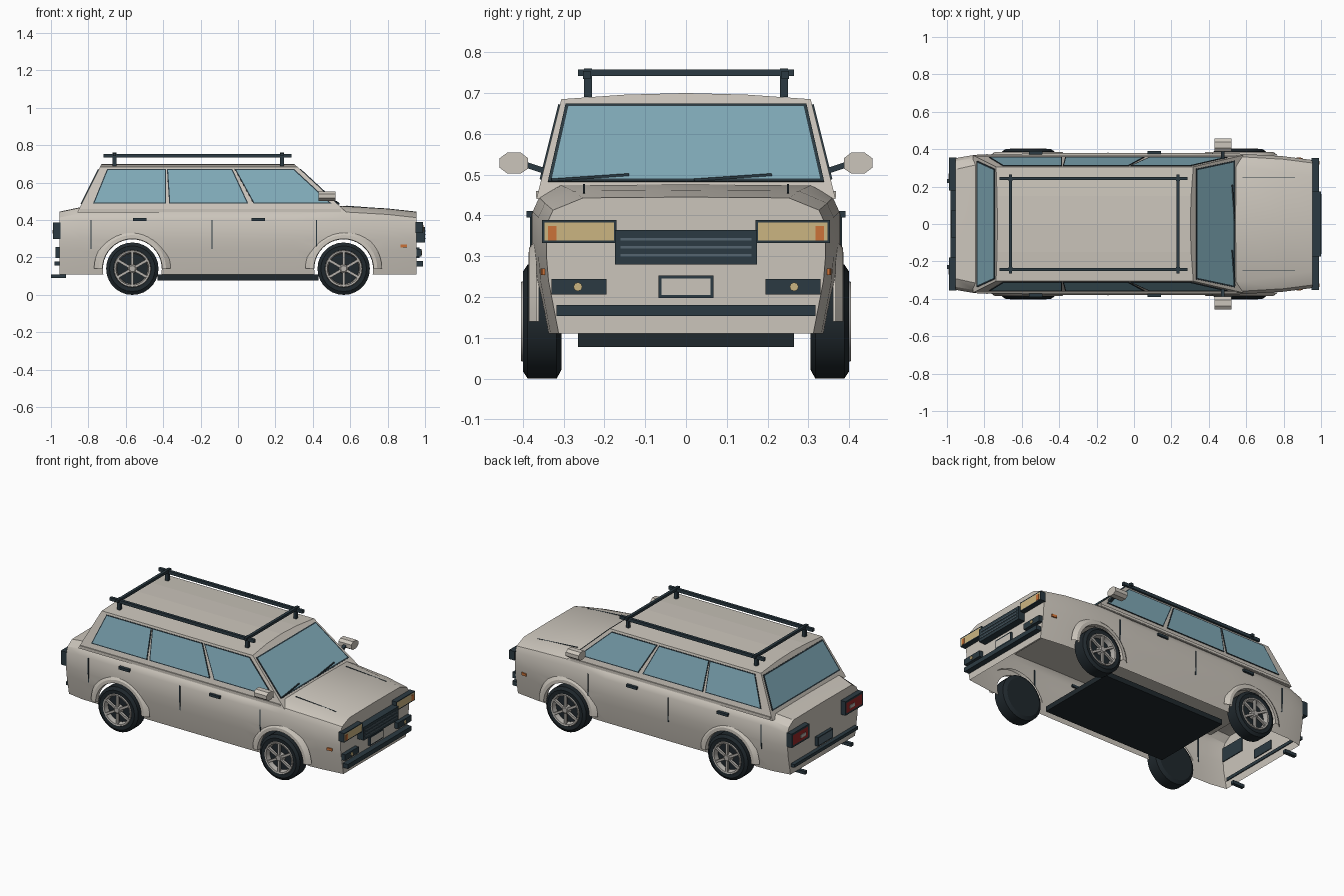
import bpy, bmesh
from math import sin, cos, pi
from mathutils import Vector

old = bpy.data.objects.get("Cube")
if old:
    bpy.data.objects.remove(old, do_unlink=True)


def material(name, r, g, b):
    m = bpy.data.materials.new(name)
    m.use_nodes = True
    m.diffuse_color = (r, g, b, 1)
    m.node_tree.nodes["Principled BSDF"].inputs["Base Color"].default_value = (r, g, b, 1)
    return m


PAINT = material("warm_grey_paint", .60, .56, .50)
GLASS = material("blue_glass", .22, .41, .49)
TRIM = material("dark_trim", .024, .042, .054)
RUBBER = material("tyre_rubber", .014, .021, .026)
METAL = material("wheel_metal", .46, .44, .41)
CREAM = material("cream_lamp", .60, .46, .22)
ORANGE = material("orange_lamp", .60, .17, .04)
RED = material("red_lamp", .30, .02, .02)
SLAT = material("grille_slat", .09, .13, .16)


def finish(name, bm, mats, smooth=False):
    bmesh.ops.remove_doubles(bm, verts=bm.verts, dist=1e-5)
    bmesh.ops.recalc_face_normals(bm, faces=bm.faces)
    mesh = bpy.data.meshes.new(name)
    bm.to_mesh(mesh)
    bm.free()
    ob = bpy.data.objects.new(name, mesh)
    bpy.context.collection.objects.link(ob)
    for m in mats:
        mesh.materials.append(m)
    if smooth:
        soften(ob)
    return ob


def soften(ob):
    bpy.ops.object.select_all(action='DESELECT')
    ob.select_set(True)
    bpy.context.view_layer.objects.active = ob
    bpy.ops.object.shade_smooth_by_angle(angle=.5)


def loft(rings):
    """Solid skin through closed rings of equal length."""
    bm = bmesh.new()
    vs = [[bm.verts.new(p) for p in r] for r in rings]
    n = len(vs[0])
    for a, b in zip(vs, vs[1:]):
        for i in range(n):
            j = (i + 1) % n
            bm.faces.new((a[i], a[j], b[j], b[i]))
    bm.faces.new(vs[0])
    bm.faces.new(vs[-1])
    return bm


def beam(name, a, b, w, h, mat):
    """Square bar from a to b."""
    a, b = Vector(a), Vector(b)
    d = b - a
    q = d.to_track_quat('X', 'Z')
    bm = bmesh.new()
    bmesh.ops.create_cube(bm, size=1)
    for v in bm.verts:
        v.co = (a + b) / 2 + q @ Vector((v.co.x * d.length, v.co.y * w, v.co.z * h))
    return finish(name, bm, [mat])


def panel(name, pts, out, depth, frame, inner=None, border=.008):
    """Raised plate with an inset coloured middle."""
    bm = bmesh.new()
    f = bm.faces.new([bm.verts.new(p) for p in pts])
    f.normal_update()
    if f.normal.dot(Vector(out)) < 0:
        f.normal_flip()
    n = f.normal.copy()
    top = bmesh.ops.extrude_face_region(bm, geom=[f])["geom"]
    bmesh.ops.translate(bm, vec=n * depth, verts=[g for g in top if isinstance(g, bmesh.types.BMVert)])
    cap = [g for g in top if isinstance(g, bmesh.types.BMFace)][0]
    if inner:
        bm.normal_update()
        bmesh.ops.inset_individual(bm, faces=[cap], thickness=border, use_even_offset=True)
        cap.material_index = 1
    return finish(name, bm, [frame, inner or frame])


def rect(x, y0, y1, z0, z1):
    return [(x, y0, z0), (x, y1, z0), (x, y1, z1), (x, y0, z1)]


def lathe(name, prof, cx, cz, s, mat, seg=28, arc=2 * pi):
    """Turn (y, radius) points about an axle along y."""
    bm = bmesh.new()
    rows = [[bm.verts.new((cx + r * cos(arc * k / seg), s * y, cz + r * sin(arc * k / seg)))
             for y, r in prof] for k in range(seg + 1)]
    for a, b in zip(rows, rows[1:]):
        for i in range(len(prof) - 1):
            bm.faces.new((a[i], a[i + 1], b[i + 1], b[i]))
    bmesh.ops.dissolve_degenerate(bm, dist=1e-6, edges=bm.edges)
    return finish(name, bm, [mat], True)


AXLE, HUB_Z = .565, .14

# Lower body: x, half width, top height, inset of the top edge
stations = [(-.955, .352, .443, .06), (-.85, .370, .465, .055), (-.4, .38, .465, .05),
            (.3, .38, .465, .05), (.56, .376, .474, .07), (.8, .362, .460, .085), (.955, .342, .443, .09)]
rings = []
for x, w, t, inset in stations:
    half = [(w - .03, .11), (w - .005, .24), (w, .3), (w, t - .065), (w - .016, t - .03), (w - inset, t)]
    rings.append([(x, y, z) for y, z in half] + [(x, 0, t + .002)] + [(x, -y, z) for y, z in half[::-1]])
body = finish("body_shell", loft(rings), [PAINT])
cutters = []
for cx in (-AXLE, AXLE):
    bm = bmesh.new()
    bmesh.ops.create_cone(bm, cap_ends=True, segments=36, radius1=.158, radius2=.158, depth=1.2)
    for v in bm.verts:
        v.co = (cx + v.co.x, v.co.z, HUB_Z + v.co.y)
    cut = finish("arch_cutter", bm, [PAINT])
    cut.hide_render = True
    mod = body.modifiers.new("arch", 'BOOLEAN')
    mod.object, mod.operation, mod.solver = cut, 'DIFFERENCE', 'EXACT'
    cutters.append(cut)
bpy.context.view_layer.update()
shell = bpy.data.meshes.new_from_object(body.evaluated_get(bpy.context.evaluated_depsgraph_get()))
body.modifiers.clear()
body.data = shell
for c in cutters:
    bpy.data.objects.remove(c, do_unlink=True)
# Open the underside and the wheel wells
bm = bmesh.new()
bm.from_mesh(shell)
gone = []
for f in bm.faces:
    c = f.calc_center_median()
    near = min(Vector((c.x - a, c.z - HUB_Z)).length for a in (-AXLE, AXLE))
    if (f.normal.z < -.9 and c.z < .13) or (near < .162 and abs(f.normal.y) < .3):
        gone.append(f)
bmesh.ops.delete(bm, geom=gone, context='FACES')
bm.to_mesh(shell)
bm.free()
soften(body)


def side_y(x):
    for a, b in zip(stations, stations[1:]):
        if a[0] <= x <= b[0]:
            return a[1] + (b[1] - a[1]) * (x - a[0]) / (b[0] - a[0])


# Cabin: slopes as functions of height
def front_x(z): return .56 - (z - .46) * 1.08
def rear_x(z): return -.85 + (z - .46) * .5
def cabin_y(z): return .362 - (z - .46) * .25


cabin = []
for fx in (rear_x, front_x):
    half = [(cabin_y(.44), .44), (cabin_y(.685), .685), (.15, .696)]
    cabin.append([(fx(z), y, z) for y, z in half] + [(fx(.7), 0, .7)] + [(fx(z), -y, z) for y, z in half[::-1]])
finish("cabin", loft(cabin), [PAINT])

# Windows
for name, fx, out, lo in (("windshield", front_x, (1, 0, .5), .482), ("rear_window", rear_x, (-1, 0, .5), .485)):
    pts = [(fx(z), s * (cabin_y(z) - m), z) for z, s, m in
           ((lo, 1, .018), (lo, -1, .018), (.671, -1, .014), (.671, 1, .014))]
    panel(name, pts, out, .004, TRIM, GLASS)
LO, HI = .488, .672
for s in (1, -1):
    for name, b0, b1, t1, t0 in (("quarter_window", -.775, -.385, -.385, -.70), ("rear_door_window", -.368, .055, -.03, -.38),
                                 ("front_door_window", .083, .50, .30, -.018)):
        pts = [(x, s * cabin_y(z), z) for x, z in ((b0, LO), (b1, LO), (t1, HI), (t0, HI))]
        panel(name, pts, (0, s, .2), .004, TRIM, GLASS, .006)
    beam("belt_ledge", (-.845, s * .361, .452), (.55, s * .361, .452), .014, .016, PAINT)

# Wheels and arch flares
for s in (1, -1):
    for cx in (-AXLE, AXLE):
        lathe("tyre", [(.305, 0), (.305, .118), (.317, .14), (.388, .14), (.4, .122), (.398, .1), (.37, .092), (.37, 0)],
              cx, HUB_Z, s, RUBBER)
        lathe("wheel_rim", [(.395, .1), (.404, .097), (.402, .088), (.371, .082)], cx, HUB_Z, s, METAL)
        lathe("wheel_hub", [(.37, .026), (.398, .024), (.404, .016), (.404, 0)], cx, HUB_Z, s, METAL, 12)
        for k in range(6):
            a = k * pi / 3 + pi / 6
            beam("wheel_spoke", (cx + .015 * cos(a), s * .394, HUB_Z + .015 * sin(a)),
                 (cx + .09 * cos(a), s * .394, HUB_Z + .09 * sin(a)), .014, .014, METAL)
        lathe("arch_flare", [(.366, .205), (.385, .18), (.386, .16), (.36, .157)], cx, HUB_Z, s, PAINT, 20, pi)

# Floor pan and exhausts
beam("floor_pan", (-.43, 0, .094), (.43, 0, .094), .53, .032, RUBBER)
for s in (1, -1):
    beam("exhaust_pipe", (-1, s * .23, .1), (-.92, s * .23, .1), .022, .02, TRIM)

# Nose
F = .95
fwd = (1, 0, 0)
panel("grille", rect(F, -.174, .174, .28, .364), fwd, .05, TRIM)
for z in (.302, .322, .342):
    beam("grille_slat", (1, -.16, z), (1, .16, z), .006, .006, SLAT)
panel("front_plate", rect(F, -.067, .067, .198, .253), fwd, .02, TRIM, PAINT, .007)
panel("front_bumper", rect(F, -.318, .318, .153, .181), fwd, .04, TRIM)
for s in (1, -1):
    panel("headlight", rect(F, s * .17, s * .353, .332, .389), fwd, .038, TRIM, CREAM, .006)
    panel("turn_signal", rect(.987, s * .317, s * .338, .339, .374), fwd, .004, ORANGE)
    panel("fog_lamp_housing", rect(F, s * .195, s * .33, .206, .244), fwd, .03, TRIM)
    disc = [(.979, s * .265 + .011 * cos(k * pi / 4), .225 + .011 * sin(k * pi / 4)) for k in range(8)]
    panel("fog_lamp", disc, fwd, .006, CREAM)

# Tail
B = -.95
back = (-1, 0, 0)
panel("rear_plate", rect(B, -.075, .075, .198, .255), back, .025, TRIM, SLAT, .007)
panel("rear_bumper", rect(B, -.318, .318, .158, .178), back, .03, TRIM)
for s in (1, -1):
    panel("tail_lamp", rect(B, s * .18, s * .355, .298, .386), back, .038, TRIM, RED, .012)
    panel("reverse_lamp", rect(-.987, s * .22, s * .27, .328, .348), back, .004, METAL)

# Side details
for s in (1, -1):
    for x in (-.785, -.14, .42):
        y = s * side_y(x)
        beam("door_seam", (x, y - s * .004, .245), (x, y - s * .001, .30), .006, .006, TRIM)
        beam("door_seam", (x, y - s * .001, .30), (x, y - s * .001, .40), .006, .006, TRIM)
    for x in (-.525, .108):
        beam("door_handle", (x - .037, s * .38, .403), (x + .037, s * .38, .403), .022, .016, TRIM)
    y = side_y(.885)
    beam("side_marker", (.868, s * y, .262), (.902, s * (y - .004), .262), .012, .016, ORANGE)
    beam("hood_seam", (.58, s * .25, .474), (.86, s * .25, .453), .005, .006, TRIM)
    # Door mirrors
    beam("mirror_arm", (.475, s * .335, .505), (.475, s * .395, .525), .02, .014, TRIM)
    oct_pts = [(.387, .515), (.387, .54), (.405, .554), (.438, .554), (.457, .54), (.457, .517), (.438, .503), (.405, .503)]
    finish("door_mirror", loft([[(x, s * y, z) for y, z in oct_pts] for x in (.43, .52)]), [PAINT])
# Wipers
for y in (-.33, .02):
    beam("wiper", (front_x(.487) + .008, y, .487), (front_x(.5) + .008, y + .19, .5), .006, .006, TRIM)

# Roof rack
for s in (1, -1):
    beam("rack_rail", (-.72, s * .243, .744), (.287, s * .243, .744), .018, .02, TRIM)
    for x in (-.66, .235):
        beam("rack_leg", (x, s * .24, .69), (x, s * .24, .76), .02, .02, TRIM)
for x in (-.66, .235):
    beam("rack_crossbar", (x, -.265, .75), (x, .265, .75), .018, .016, TRIM)
